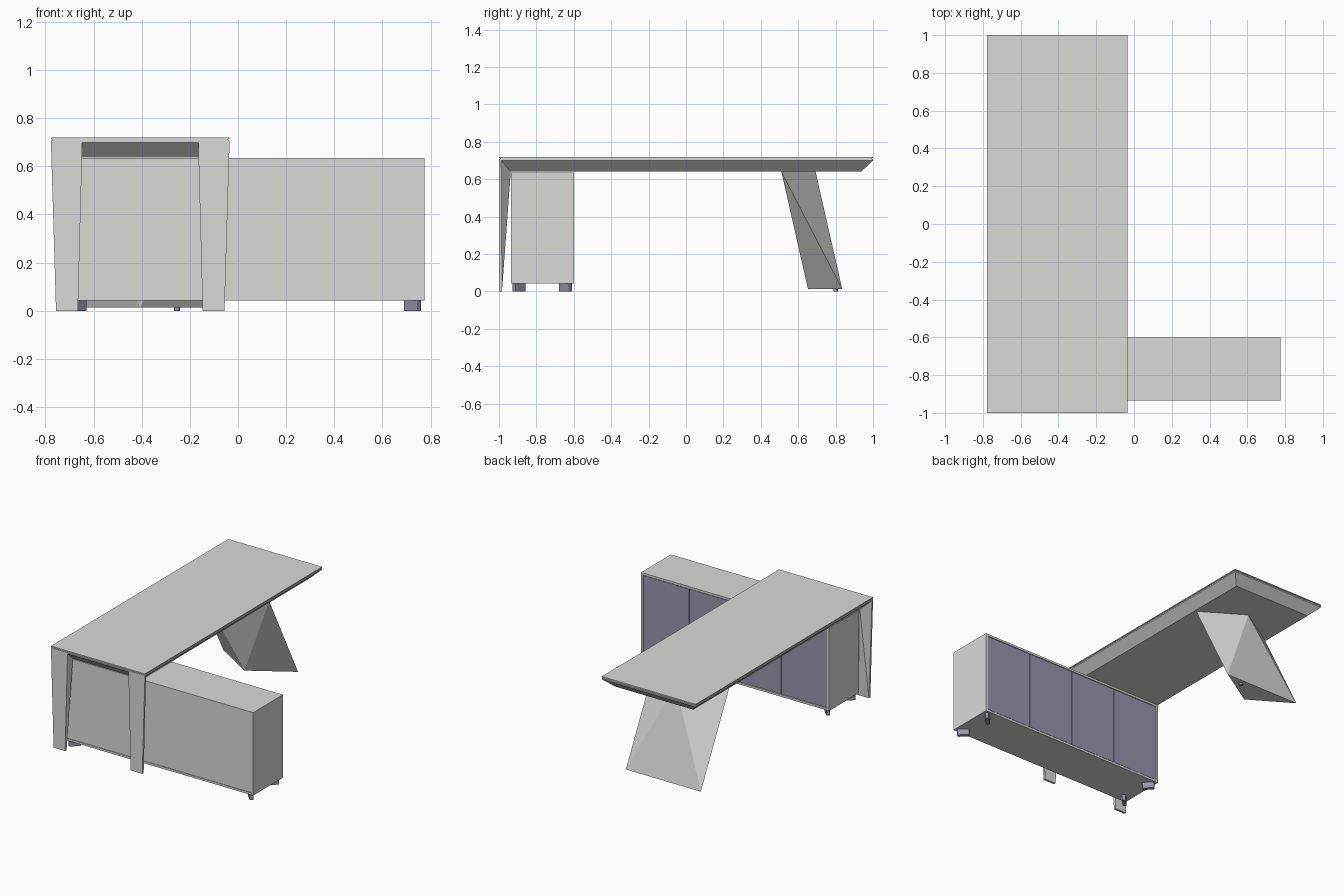
import bpy, bmesh
from math import radians
from mathutils import Matrix, Vector

cube = bpy.data.objects.get("Cube")
if cube:
    bpy.data.objects.remove(cube, do_unlink=True)


def material(name, color):
    m = bpy.data.materials.new(name)
    m.use_nodes = True
    m.diffuse_color = (*color, 1)
    bsdf = next(n for n in m.node_tree.nodes if n.type == 'BSDF_PRINCIPLED')
    bsdf.inputs["Base Color"].default_value = (*color, 1)
    return m


LIGHT = material("light grey", (0.7, 0.7, 0.69))
VIOLET = material("violet grey", (0.3, 0.3, 0.41))


def finish(name, bm, mat):
    bmesh.ops.recalc_face_normals(bm, faces=bm.faces)
    mesh = bpy.data.meshes.new(name)
    bm.to_mesh(mesh)
    bm.free()
    mesh.materials.append(mat)
    ob = bpy.data.objects.new(name, mesh)
    bpy.context.collection.objects.link(ob)


def box(name, mat, x, y, z):
    bm = bmesh.new()
    bmesh.ops.create_cube(bm, size=1)
    for v in bm.verts:
        v.co = [a + (b - a) * (c + 0.5) for (a, b), c in zip((x, y, z), v.co)]
    finish(name, bm, mat)


def hull(name, mat, points):
    bm = bmesh.new()
    for p in points:
        bm.verts.new(p)
    bmesh.ops.convex_hull(bm, input=bm.verts)
    bmesh.ops.dissolve_limit(bm, angle_limit=radians(0.5), verts=bm.verts, edges=bm.edges)
    finish(name, bm, mat)


# Desk top: rectangular rings lofted from the underside to the upper face
MID = -0.406
HALF = 0.371
RIM = 0.70
bm = bmesh.new()
rings = []
for inset, z in ((0.064, 0.64), (0, RIM), (0, 0.708), (0.006, 0.708),
                 (0.006, 0.713), (0, 0.713), (0, 0.72)):
    w, d = HALF - inset, 1 - inset
    rings.append([bm.verts.new((MID + sx * w, sy * d, z))
                  for sx, sy in ((-1, -1), (1, -1), (1, 1), (-1, 1))])
for a, b in zip(rings, rings[1:]):
    for i in range(4):
        j = (i + 1) % 4
        bm.faces.new((a[i], a[j], b[j], b[i]))
bm.faces.new(rings[0])
bm.faces.new(rings[-1])
finish("desk_top", bm, LIGHT)

# Front legs: flat front plate with a wedge tapering behind it
OUTER, INNER = HALF, 0.242
FOOT_OUT, FOOT_IN = 0.35, 0.259
for side, s in (("right", -1), ("left", 1)):
    outline = [(MID + s * x, z) for x, z in
               ((OUTER, RIM), (FOOT_OUT, 0), (FOOT_IN, 0), (INNER, 0.64), (INNER, RIM))]
    hull(f"front_leg_plate_{side}", LIGHT,
         [(x, y, z) for x, z in outline for y in (-1, -0.988)])
    wedge = [(x, -0.988, z) for x, z in outline]
    wedge += [(MID + s * x, -0.937, 0.64) for x in (OUTER - 0.06, INNER)]
    wedge += [(MID + s * x, -0.984, 0) for x in (FOOT_OUT, FOOT_IN)]
    hull(f"front_leg_wedge_{side}", LIGHT, wedge)

# Rear pedestal: two opposed triangles joined by facets
SPREAD = 0.296
hull("rear_pedestal", LIGHT,
     [(MID, 0.693, 0.64), (MID - SPREAD, 0.51, 0.64), (MID + SPREAD, 0.51, 0.64),
      (MID, 0.652, 0.013), (MID - SPREAD, 0.835, 0.013), (MID + SPREAD, 0.835, 0.013)])
bm = bmesh.new()
bmesh.ops.create_cone(bm, cap_ends=True, segments=16, radius1=0.012, radius2=0.012,
                      depth=0.014, matrix=Matrix.Translation((-0.253, 0.8, 0.007)))
finish("pedestal_glide", bm, VIOLET)

# Cabinet carcass
X0, X1, Y0, Y1, Z0, Z1, T = -0.71, 0.775, -0.935, -0.60, 0.043, 0.635, 0.015
box("cabinet_top", LIGHT, (X0, X1), (Y0, Y1), (Z1 - T, Z1))
box("cabinet_bottom", LIGHT, (X0, X1), (Y0, Y1), (Z0, Z0 + T))
for name, x in (("right", X0), ("left", X1 - T)):
    box(f"cabinet_side_{name}", LIGHT, (x, x + T), (Y0, Y1), (Z0 + T, Z1 - T))
box("cabinet_front_panel", LIGHT, (X0 + T, X1 - T), (Y0 + 0.004, Y0 + T),
    (Z0 + T, Z1 - T))
box("cabinet_door_backing", VIOLET, (X0 + T, X1 - T), (Y1 - 0.03, Y1 - 0.02),
    (Z0 + T, Z1 - T))

# Cabinet doors on the rear side
DOORS, GAP = 4, 0.003
step = (X1 - X0 - 2 * T) / DOORS
for i in range(DOORS):
    x = X0 + T + i * step
    box(f"cabinet_door_{i + 1}", VIOLET, (x + GAP, x + step - GAP),
        (Y1 - 0.02, Y1 - 0.002), (Z0 + T + GAP, Z1 - T - GAP))

# Cabinet feet: small plates turned towards the corners
for i, (x, sx) in enumerate(((X0 + 0.046, -1), (X1 - 0.05, 1))):
    for j, (y, sy) in enumerate(((-0.892, -1), (-0.645, 1))):
        bm = bmesh.new()
        bmesh.ops.create_cube(bm, size=1)
        bmesh.ops.scale(bm, vec=Vector((0.082, 0.026, Z0)), verts=bm.verts)
        upright = [e for e in bm.edges
                   if abs(e.verts[0].co.z - e.verts[1].co.z) > 0.01]
        bmesh.ops.bevel(bm, geom=upright, offset=0.008, segments=2, profile=0.5,
                        affect='EDGES')
        bmesh.ops.rotate(bm, matrix=Matrix.Rotation(radians(45 * sx * sy), 3, 'Z'),
                         verts=bm.verts)
        bmesh.ops.translate(bm, vec=Vector((x, y, Z0 / 2)), verts=bm.verts)
        finish(f"cabinet_foot_{i * 2 + j + 1}", bm, VIOLET)
